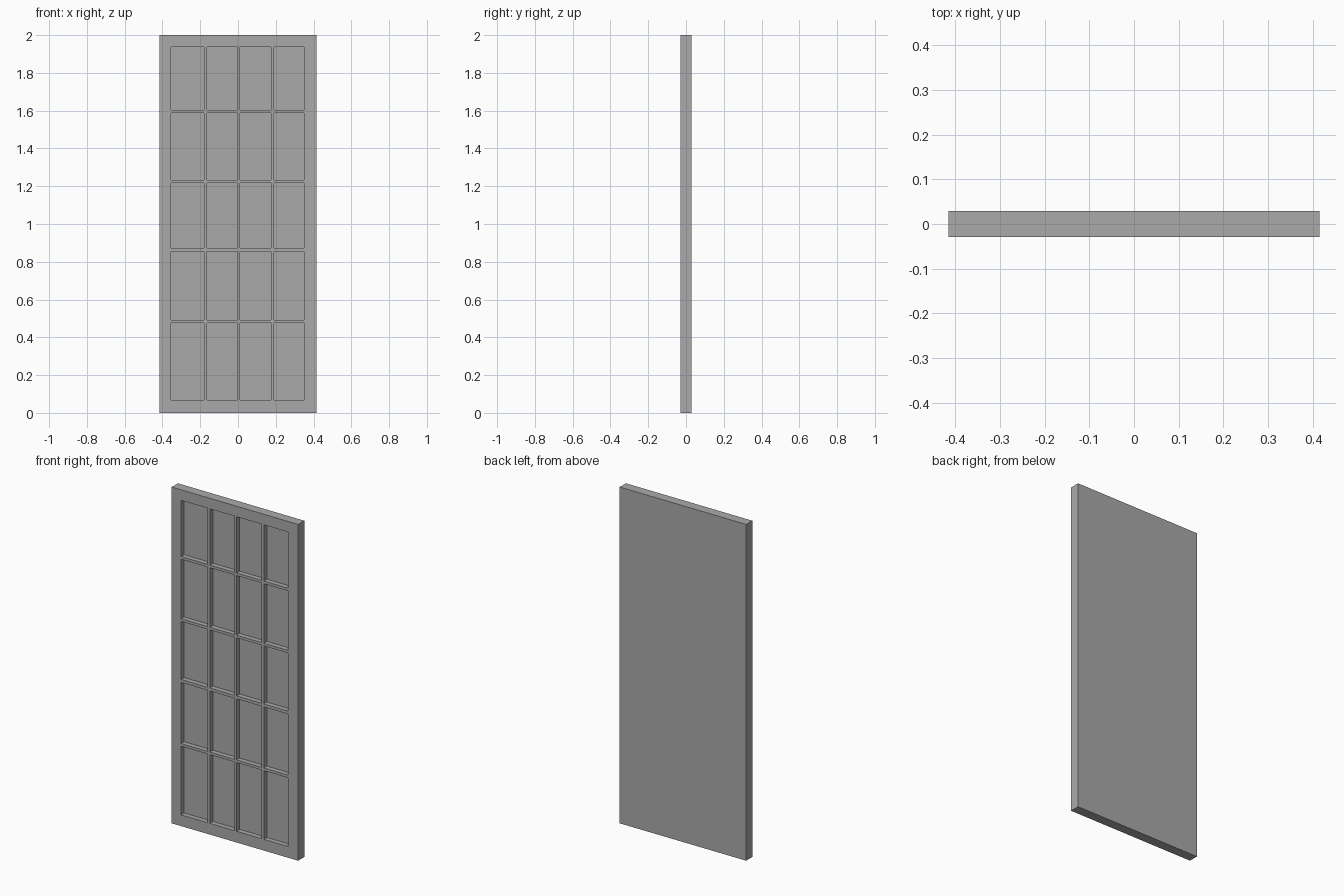
import bpy

cube = bpy.data.objects.get("Cube")
if cube:
    bpy.data.objects.remove(cube, do_unlink=True)

# Single painted finish
GREY = (0.4, 0.4, 0.4, 1.0)
paint = bpy.data.materials.new("grey paint")
paint.use_nodes = True
paint.diffuse_color = GREY
paint.node_tree.nodes["Principled BSDF"].inputs["Base Color"].default_value = GREY

# Outer size and recess
HALF_W, HALF_D, HEIGHT = 0.416, 0.029, 2.0
LEFT, RIGHT, BOTTOM, TOP = -0.354, 0.35, 0.067, 1.937
FLOOR_Y = 0.0

# Glazing bars, as (start, end)
UPRIGHTS = [(-0.181, -0.165), (-0.003, 0.011), (0.175, 0.19)]
RAILS = [(0.475, 0.491), (0.854, 0.872), (1.217, 1.233), (1.587, 1.603)]


def box(name, x, y, z):
    """Box spanning the given (min, max) ranges."""
    lo, hi = zip(x, y, z)
    bpy.ops.mesh.primitive_cube_add(size=1, location=[(a + b) / 2 for a, b in zip(lo, hi)])
    ob = bpy.context.object
    ob.name = name
    ob.scale = [b - a for a, b in zip(lo, hi)]
    bpy.ops.object.transform_apply(location=False, rotation=False, scale=True)
    ob.data.materials.append(paint)
    return ob


def gaps(start, bars, end):
    """Clear ranges left between the bars."""
    edges = [start] + [e for bar in bars for e in bar] + [end]
    return list(zip(edges[::2], edges[1::2]))


# Solid door leaf
door = box("door_leaf", (-HALF_W, HALF_W), (-HALF_D, HALF_D), (0, HEIGHT))

# Recessed panes, cut into the front so frame and bars stay flush
cutters = [box("pane_cutter", x, (-HALF_D - 0.05, FLOOR_Y), z)
           for x in gaps(LEFT, UPRIGHTS, RIGHT)
           for z in gaps(BOTTOM, RAILS, TOP)]
bpy.ops.object.select_all(action="DESELECT")
for ob in cutters:
    ob.select_set(True)
bpy.context.view_layer.objects.active = cutters[0]
bpy.ops.object.join()
cutter = bpy.context.object

cut = door.modifiers.new("panes", "BOOLEAN")
cut.operation = "DIFFERENCE"
cut.solver = "EXACT"
cut.object = cutter
bpy.ops.object.select_all(action="DESELECT")
door.select_set(True)
bpy.context.view_layer.objects.active = door
bpy.ops.object.modifier_apply(modifier=cut.name)
bpy.data.objects.remove(cutter, do_unlink=True)
